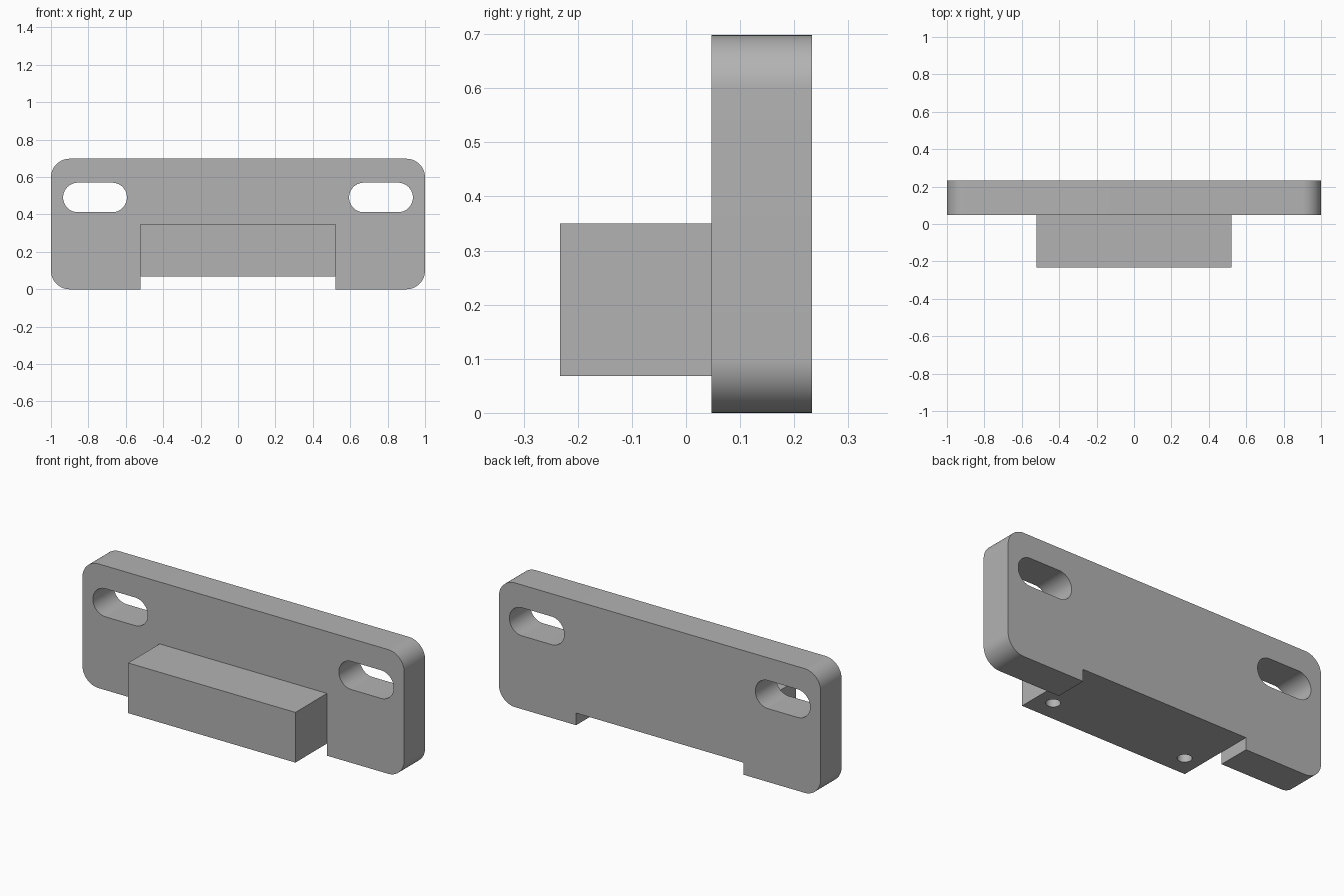
import bpy, bmesh, math
from mathutils import Vector, Matrix

if "Cube" in bpy.data.objects:
    bpy.data.objects.remove(bpy.data.objects["Cube"], do_unlink=True)

grey = bpy.data.materials.new("plain grey")
grey.use_nodes = True
colour = (0.45, 0.45, 0.45, 1)
grey.diffuse_color = colour
grey.node_tree.nodes["Principled BSDF"].inputs["Base Color"].default_value = colour


def finish(name, bm):
    bmesh.ops.recalc_face_normals(bm, faces=bm.faces)
    mesh = bpy.data.meshes.new(name)
    bm.to_mesh(mesh)
    bm.free()
    mesh.materials.append(grey)
    obj = bpy.data.objects.new(name, mesh)
    bpy.context.collection.objects.link(obj)
    return obj


def slab(name, x, y, z, radius=0, steps=16):
    """Box over the given ranges, with corners rounded in the xz plane."""
    bm = bmesh.new()
    corners = [(x[1], z[1], 1, 1), (x[0], z[1], -1, 1),
               (x[0], z[0], -1, -1), (x[1], z[0], 1, -1)]
    points = []
    for i, (cx, cz, sx, sz) in enumerate(corners):
        for k in range(steps + 1 if radius else 1):
            a = math.pi / 2 * (i + k / steps)
            points.append(Vector((cx + radius * (math.cos(a) - sx), y[0],
                                  cz + radius * (math.sin(a) - sz))))
    face = bm.faces.new([bm.verts.new(p) for p in points])
    grown = bmesh.ops.extrude_face_region(bm, geom=[face])["geom"]
    verts = [g for g in grown if isinstance(g, bmesh.types.BMVert)]
    bmesh.ops.translate(bm, verts=verts, vec=(0, y[1] - y[0], 0))
    bmesh.ops.remove_doubles(bm, verts=bm.verts, dist=1e-5)
    return finish(name, bm)


def bore(name, x, y, z, radius):
    """Upright cylinder over a height range."""
    bm = bmesh.new()
    bmesh.ops.create_cone(bm, cap_ends=True, segments=32, radius1=radius,
                          radius2=radius, depth=z[1] - z[0],
                          matrix=Matrix.Translation((x, y, sum(z) / 2)))
    return finish(name, bm)


def combine(target, other, operation):
    """Apply a boolean and discard the helper."""
    other.hide_render = True
    mod = target.modifiers.new(other.name, "BOOLEAN")
    mod.operation, mod.solver, mod.object = operation, "EXACT", other
    bpy.context.view_layer.objects.active = target
    bpy.ops.object.modifier_apply(modifier=mod.name)
    bpy.data.objects.remove(other, do_unlink=True)


# Upright mounting plate with rounded corners
bracket = slab("mounting_bracket", (-1, 1), (0.047, 0.233), (0, 0.698), 0.1)

# Notch under the middle, then the block projecting forward
combine(bracket, slab("notch", (-0.52, 0.52), (-0.1, 0.4), (-0.1, 0.068)), "DIFFERENCE")
combine(bracket, slab("block", (-0.52, 0.52), (-0.233, 0.15), (0.068, 0.35)), "UNION")

# Mounting slots through the plate and blind holes under the block
for side in (-1, 1):
    ends = sorted((side * 0.594, side * 0.935))
    combine(bracket, slab("slot", ends, (-0.1, 0.4), (0.412, 0.57), 0.0789), "DIFFERENCE")
    combine(bracket, bore("screw_hole", side * 0.42, -0.115, (-0.05, 0.27), 0.037), "DIFFERENCE")

bpy.ops.object.select_all(action="DESELECT")
bracket.select_set(True)
bpy.context.view_layer.objects.active = bracket
bpy.ops.object.shade_smooth_by_angle(angle=math.radians(30))
